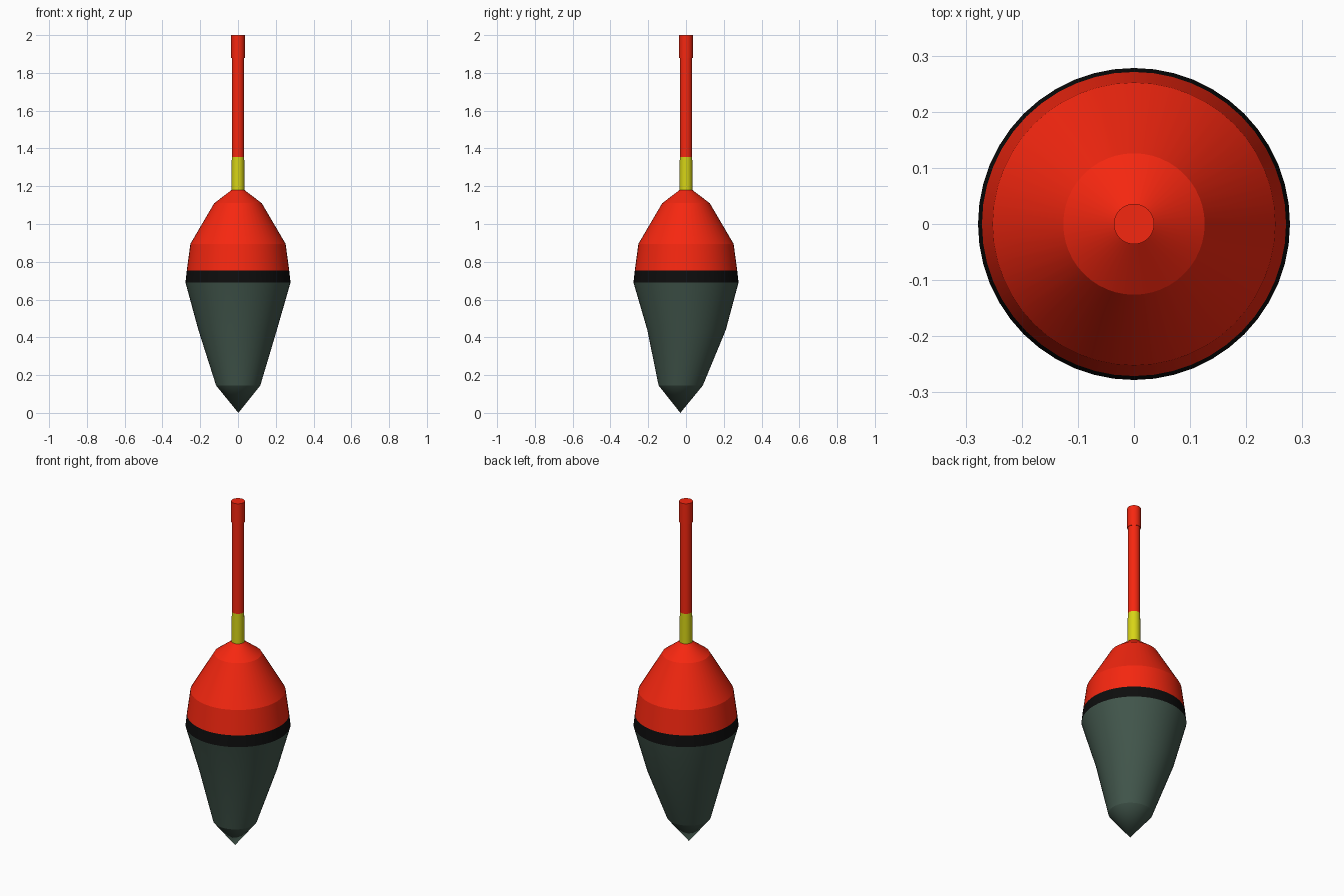
import bpy, bmesh, math

if "Cube" in bpy.data.objects:
    bpy.data.objects.remove(bpy.data.objects["Cube"])

SIDES = 48

def material(name, rgb):
    m = bpy.data.materials.new(name)
    m.diffuse_color = (*rgb, 1)
    m.use_nodes = True
    m.node_tree.nodes["Principled BSDF"].inputs["Base Color"].default_value = m.diffuse_color
    return m

red = material("red", (0.92, 0.02, 0.005))
yellow = material("yellow", (0.68, 0.66, 0.008))
black = material("black", (0.004, 0.004, 0.004))
green = material("dark_green", (0.055, 0.095, 0.073))

def lathe(name, rings, mat, cap_top=False):
    """Loft circles given as (radius, z, x offset, y offset), bottom to top; radius 0 is a point."""
    bm = bmesh.new()
    loops = []
    for r, z, cx, cy in rings:
        if r == 0:
            loops.append([bm.verts.new((cx, cy, z))] * SIDES)
        else:
            loops.append([bm.verts.new((cx + r * math.cos(a), cy + r * math.sin(a), z))
                          for a in (2 * math.pi * i / SIDES for i in range(SIDES))])
    for lo, hi in zip(loops, loops[1:]):
        for i in range(SIDES):
            j = (i + 1) % SIDES
            quad = [lo[i], lo[j], hi[j], hi[i]]
            bm.faces.new(list(dict.fromkeys(quad)))
    if cap_top:
        bm.faces.new(loops[-1])
    bmesh.ops.recalc_face_normals(bm, faces=bm.faces)
    mesh = bpy.data.meshes.new(name)
    bm.to_mesh(mesh)
    bm.free()
    ob = bpy.data.objects.new(name, mesh)
    bpy.context.collection.objects.link(ob)
    mesh.materials.append(mat)
    bpy.ops.object.select_all(action='DESELECT')
    ob.select_set(True)
    bpy.context.view_layer.objects.active = ob
    bpy.ops.object.shade_smooth_by_angle(angle=math.radians(14))
    return ob

# Lower body, with a slightly off-centre pointed tip
lathe("lower_body", [(0, 0, 0.002, -0.03), (0.117, 0.145, 0.001, -0.028),
                     (0.208, 0.44, -0.002, 0.003), (0.278, 0.69, 0, 0)], green)

# Dark band around the widest part
lathe("band", [(0.278, 0.69, 0, 0), (0.271, 0.755, 0, 0)], black)

# Upper body
lathe("upper_body", [(0.271, 0.755, 0, 0), (0.252, 0.895, 0, 0),
                     (0.126, 1.11, 0, 0), (0.034, 1.18, 0, 0)], red)

# Antenna: yellow base, red stem and slightly wider tip cap
lathe("stem_base", [(0.034, 1.18, 0, 0), (0.033, 1.355, 0, 0)], yellow)
lathe("stem", [(0.033, 1.355, 0, 0), (0.033, 1.88, 0, 0)], red)
lathe("stem_cap", [(0.033, 1.88, 0, 0), (0.036, 1.88, 0, 0), (0.036, 2.0, 0, 0)], red, cap_top=True)
